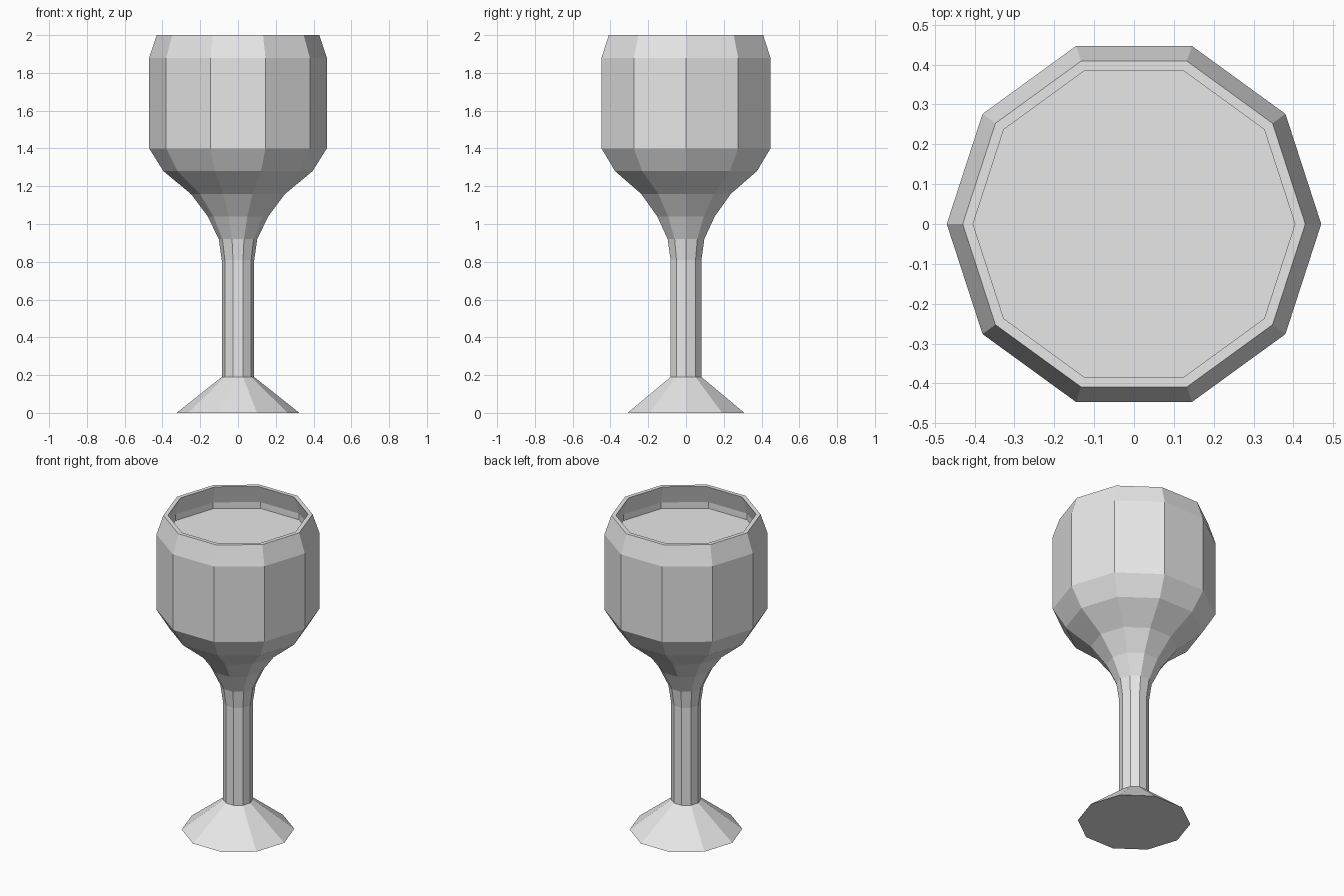
import bpy
import bmesh
from math import cos, sin, tau

SIDES = 10

cube = bpy.data.objects.get("Cube")
if cube:
    bpy.data.objects.remove(cube, do_unlink=True)

grey = bpy.data.materials.new("plain_grey")
grey.use_nodes = True
grey.diffuse_color = (0.8, 0.8, 0.8, 1)
grey.node_tree.nodes["Principled BSDF"].inputs["Base Color"].default_value = (0.8, 0.8, 0.8, 1)


def lathe(name, profile, cap_start=False, cap_end=False):
    """Spin (radius, height) points into a flat-sided solid of revolution."""
    bm = bmesh.new()
    rings = [[bm.verts.new((r * cos(tau * i / SIDES), r * sin(tau * i / SIDES), z))
              for i in range(SIDES)] for r, z in profile]
    for low, high in zip(rings, rings[1:]):
        for i in range(SIDES):
            j = (i + 1) % SIDES
            bm.faces.new((low[i], low[j], high[j], high[i]))
    if cap_start:
        bm.faces.new(rings[0][::-1])
    if cap_end:
        bm.faces.new(rings[-1])
    mesh = bpy.data.meshes.new(name)
    bm.to_mesh(mesh)
    bm.free()
    mesh.materials.append(grey)
    obj = bpy.data.objects.new(name, mesh)
    bpy.context.collection.objects.link(obj)
    return obj


# Conical foot and straight stem
lathe("foot", [(0.325, 0), (0.086, 0.19)], cap_start=True)
lathe("stem", [(0.086, 0.19), (0.086, 0.81)])

# Bowl: up the outside, over the rim, down the inside
outside = [(0.086, 0.81), (0.102, 0.92), (0.16, 1.04), (0.25, 1.16),
           (0.395, 1.28), (0.47, 1.40), (0.47, 1.88), (0.43, 2.0)]
inside = [(0.404, 2.0), (0.44, 1.885), (0.44, 1.41), (0.37, 1.3), (0.23, 1.18), (0.14, 1.06)]
lathe("bowl", outside + inside, cap_end=True)

# Surface of the drink
lathe("drink", [(0.44, 1.845)], cap_end=True)
